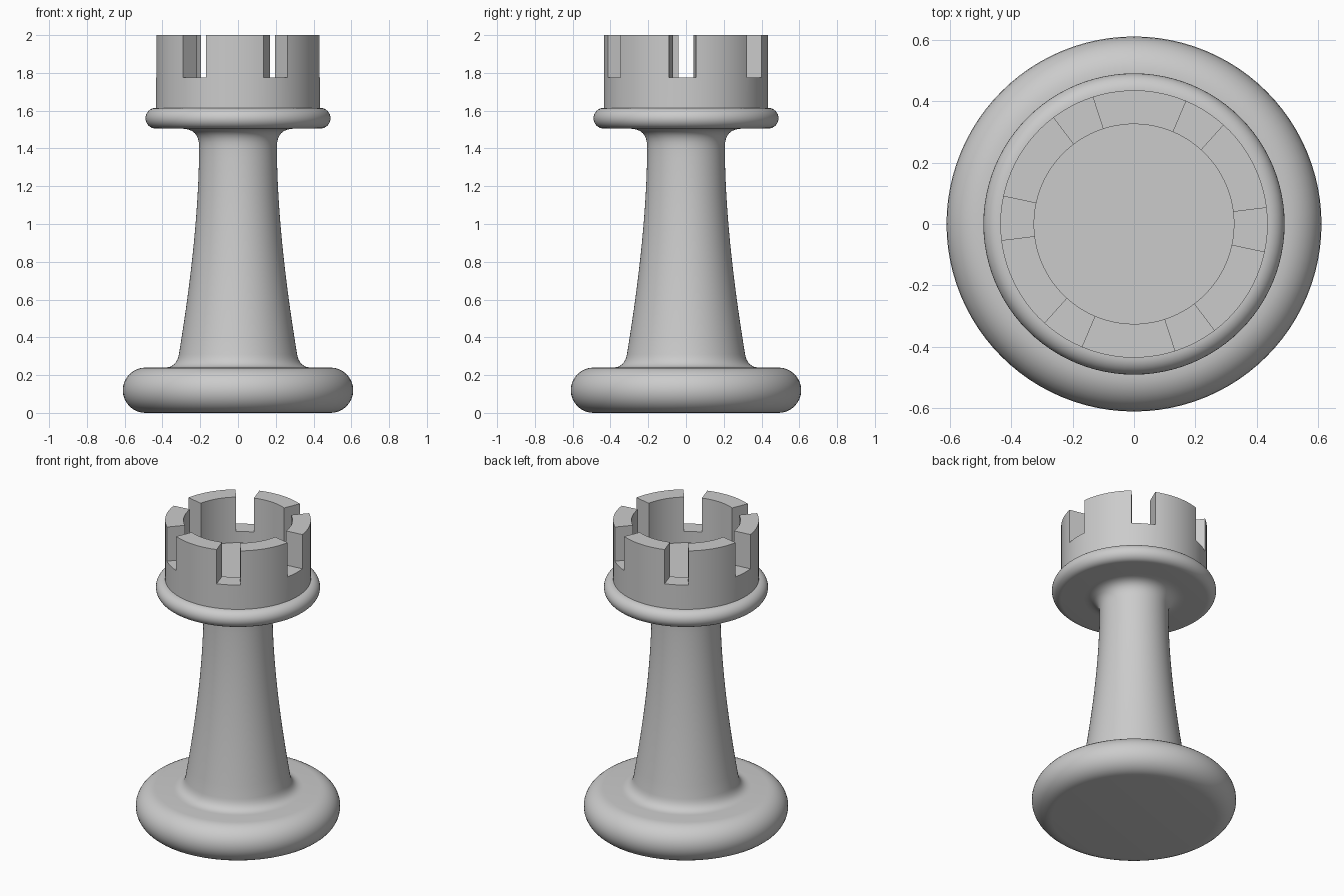
import bpy, bmesh, math

if "Cube" in bpy.data.objects:
    bpy.data.objects.remove(bpy.data.objects["Cube"])


def bezier(p0, c, p1, n):
    """Points of a quadratic curve in (radius, height)."""
    return [tuple((1-t)**2*a + 2*t*(1-t)*b + t*t*d for a, b, d in zip(p0, c, p1))
            for t in (i/n for i in range(n + 1))]


def bead(r, z0, z1, n=16):
    """Half-round rim from z0 up to z1 with outermost radius r."""
    h = (z1 - z0)/2
    return [(r - h + h*math.cos(a), z0 + h + h*math.sin(a))
            for a in (math.pi*(i/n - 0.5) for i in range(n + 1))]


def lathe(profile, angles):
    """Revolve a profile; points of radius 0 become poles. Returns bmesh and face strips."""
    bm = bmesh.new()
    rings = []
    for r, z in profile:
        if r == 0:
            rings.append([bm.verts.new((0, 0, z))]*len(angles))
        else:
            rings.append([bm.verts.new((r*math.cos(a), r*math.sin(a), z)) for a in angles])
    strips = []
    for lo, hi in zip(rings, rings[1:]):
        strip = []
        for i in range(len(angles)):
            j = (i + 1) % len(angles)
            strip.append(bm.faces.new(list(dict.fromkeys((lo[i], lo[j], hi[j], hi[i])))))
        strips.append(strip)
    return bm, strips


def finish(bm, name):
    bmesh.ops.recalc_face_normals(bm, faces=bm.faces)
    mesh = bpy.data.meshes.new(name)
    bm.to_mesh(mesh)
    bm.free()
    ob = bpy.data.objects.new(name, mesh)
    bpy.context.collection.objects.link(ob)
    bpy.ops.object.select_all(action='DESELECT')
    ob.select_set(True)
    bpy.context.view_layer.objects.active = ob
    bpy.ops.object.shade_smooth_by_angle(angle=math.radians(30))


# Turned body: round base, flared stem and collar
profile = [(0, 0)] + bead(0.61, 0, 0.24)
profile += bezier((0.39, 0.24), (0.325, 0.24), (0.313, 0.31), 8)
profile += bezier((0.313, 0.31), (0.207, 0.95), (0.206, 1.41), 16)[1:]
profile += bezier((0.206, 1.41), (0.206, 1.505), (0.30, 1.505), 8)[1:]
profile += bead(0.49, 1.505, 1.615) + [(0, 1.615)]
bm, _ = lathe(profile, [2*math.pi*i/96 for i in range(96)])
finish(bm, "turned_body")

# Crown: low cup, then six merlons extruded from its rim between the notches
NOTCH, MERLON = 5, 11
angles = []
for k in range(6):
    start = -12 + 60*k
    angles += [math.radians(start + 19*i/NOTCH) for i in range(NOTCH)]
    angles += [math.radians(start + 19 + 41*i/MERLON) for i in range(MERLON)]
cup = [(0, 1.612), (0.435, 1.612), (0.435, 1.775), (0.325, 1.775), (0.325, 1.70), (0, 1.70)]
bm, strips = lathe(cup, angles)
bmesh.ops.recalc_face_normals(bm, faces=bm.faces)
tops = [f for i, f in enumerate(strips[2]) if i % (NOTCH + MERLON) >= NOTCH]
ext = bmesh.ops.extrude_face_region(bm, geom=tops)
bmesh.ops.delete(bm, geom=[f for f in tops if f.is_valid], context='FACES_ONLY')
bmesh.ops.translate(bm, vec=(0, 0, 0.225),
                    verts=[g for g in ext["geom"] if isinstance(g, bmesh.types.BMVert)])
finish(bm, "notched_crown")
